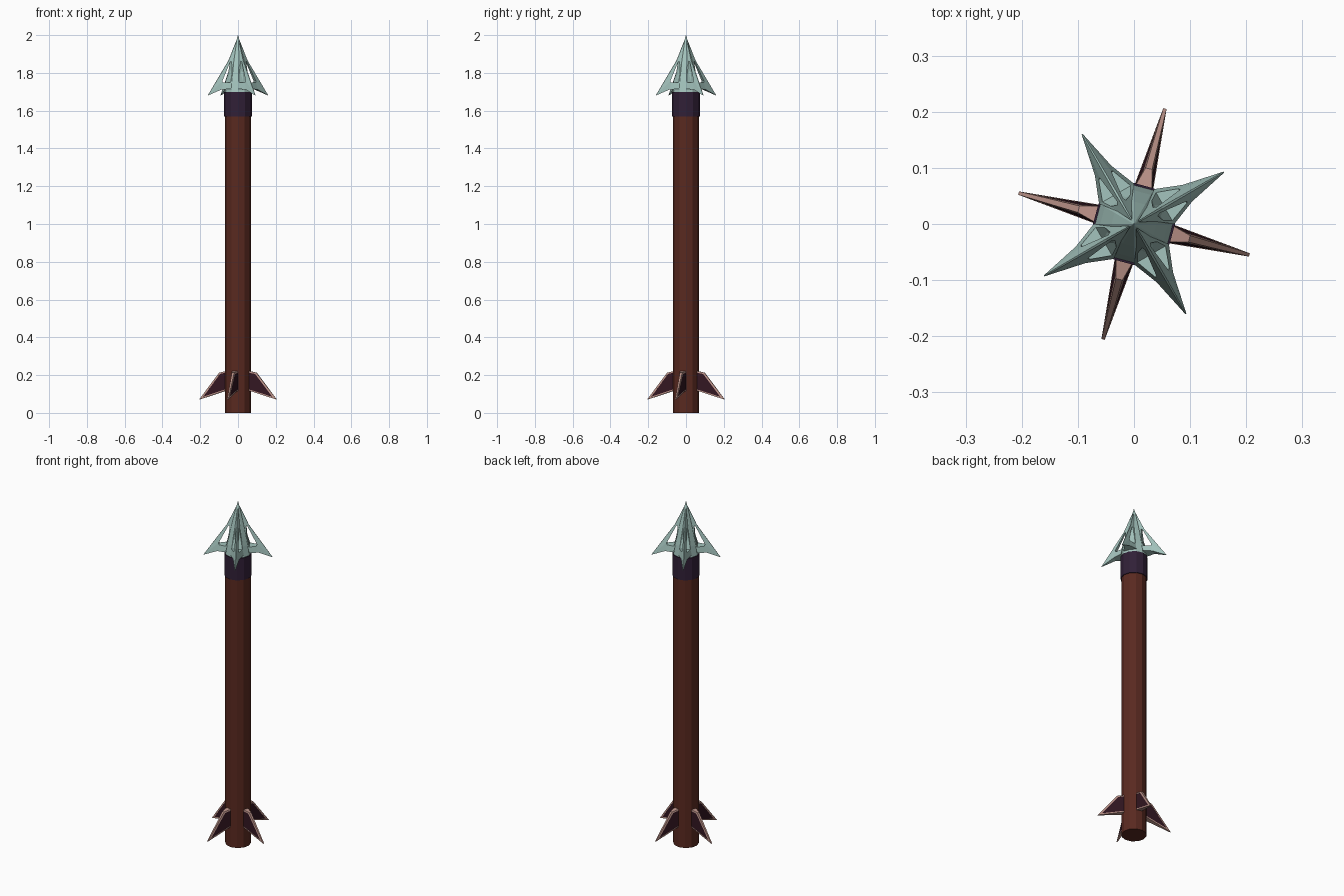
import bpy, bmesh, math

if "Cube" in bpy.data.objects:
    bpy.data.objects.remove(bpy.data.objects["Cube"])

SIDES = 12


def material(name, rgb):
    m = bpy.data.materials.new(name)
    m.diffuse_color = (*rgb, 1)
    m.use_nodes = True
    m.node_tree.nodes["Principled BSDF"].inputs["Base Color"].default_value = m.diffuse_color
    return m


WOOD = material("wood", (0.10, 0.022, 0.014))
BAND = material("band", (0.03, 0.014, 0.038))
METAL = material("pale_metal", (0.37, 0.55, 0.51))
DARK = material("dark_vane", (0.032, 0.008, 0.015))
PINK = material("pale_edge", (0.50, 0.29, 0.25))


def finish(name, verts, faces, mat, angle=0):
    bm = bmesh.new()
    vs = [bm.verts.new(v) for v in verts]
    for f in faces:
        bm.faces.new([vs[i] for i in f])
    bmesh.ops.recalc_face_normals(bm, faces=bm.faces)
    me = bpy.data.meshes.new(name)
    bm.to_mesh(me)
    bm.free()
    me.materials.append(mat)
    ob = bpy.data.objects.new(name, me)
    ob.rotation_euler.z = math.radians(angle)
    bpy.context.collection.objects.link(ob)
    return ob


def lathe(name, profile, mat):
    """Faceted solid turned around z from (radius, height) points."""
    verts = [(r * math.cos(math.tau * k / SIDES), r * math.sin(math.tau * k / SIDES), z)
             for r, z in profile for k in range(SIDES)]
    faces = [(j * SIDES + k, j * SIDES + (k + 1) % SIDES,
              (j + 1) * SIDES + (k + 1) % SIDES, (j + 1) * SIDES + k)
             for j in range(len(profile) - 1) for k in range(SIDES)]
    last = (len(profile) - 1) * SIDES
    faces += [tuple(range(SIDES)), tuple(range(last, last + SIDES))]
    return finish(name, verts, faces, mat)


def plate(name, outline, mat, angle):
    """Solid radial plate; each point is (radius, height, half thickness)."""
    n = len(outline)
    verts = [(r, s * w, z) for s in (-1, 1) for r, z, w in outline]
    faces = [tuple(range(n)), tuple(range(n, 2 * n))]
    faces += [(i, (i + 1) % n, n + (i + 1) % n, n + i) for i in range(n)]
    return finish(name, verts, faces, mat, angle)


def frame(name, outer, inner, mat, angle):
    """Radial plate with a window, from two matching outlines."""
    n = len(outer)
    verts = [(r, s * w, z) for s in (-1, 1) for loop in (outer, inner) for r, z, w in loop]
    faces = []
    for i in range(n):
        j = (i + 1) % n
        faces += [(i, j, n + j, n + i),
                  (2 * n + i, 2 * n + j, 3 * n + j, 3 * n + i),
                  (i, j, 2 * n + j, 2 * n + i),
                  (n + i, n + j, 3 * n + j, 3 * n + i)]
    return finish(name, verts, faces, mat, angle)


# Shaft, collar and the core of the head
lathe("shaft", [(0.068, 0), (0.068, 1.60)], WOOD)
lathe("collar", [(0.073, 1.57), (0.073, 1.70)], BAND)
lathe("head_core", [(0.070, 1.695), (0.060, 1.76), (0.040, 1.85),
                    (0.016, 1.94), (0.0008, 2.0)], METAL)

# Swept head blades with triangular windows
blade_outer = [(0.008, 1.975, 0.001), (0.058, 1.865, 0.002), (0.185, 1.68, 0.001),
               (0.11, 1.712, 0.017), (0.062, 1.715, 0.036), (0.034, 1.86, 0.014)]
blade_window = [(0.044, 1.862, 0.009), (0.050, 1.860, 0.006), (0.102, 1.758, 0.012),
                (0.100, 1.748, 0.015), (0.062, 1.748, 0.029), (0.048, 1.80, 0.020)]
for k in range(4):
    frame(f"head_blade_{k + 1}", blade_outer, blade_window, METAL, 30 + 90 * k)

# Tail fins: pale border around a dark vane
fin_outer = [(0.060, 0.222, 0.017), (0.102, 0.213, 0.006),
             (0.213, 0.070, 0.003), (0.060, 0.119, 0.017)]
fin_inner = [(0.060, 0.214, 0.018), (0.096, 0.206, 0.009),
             (0.188, 0.086, 0.005), (0.060, 0.126, 0.018)]
vane = [(r, z, w - 0.001) for r, z, w in fin_inner]
for k in range(4):
    frame(f"fin_edge_{k + 1}", fin_outer, fin_inner, PINK, -15 + 90 * k)
    plate(f"fin_vane_{k + 1}", vane, DARK, -15 + 90 * k)
